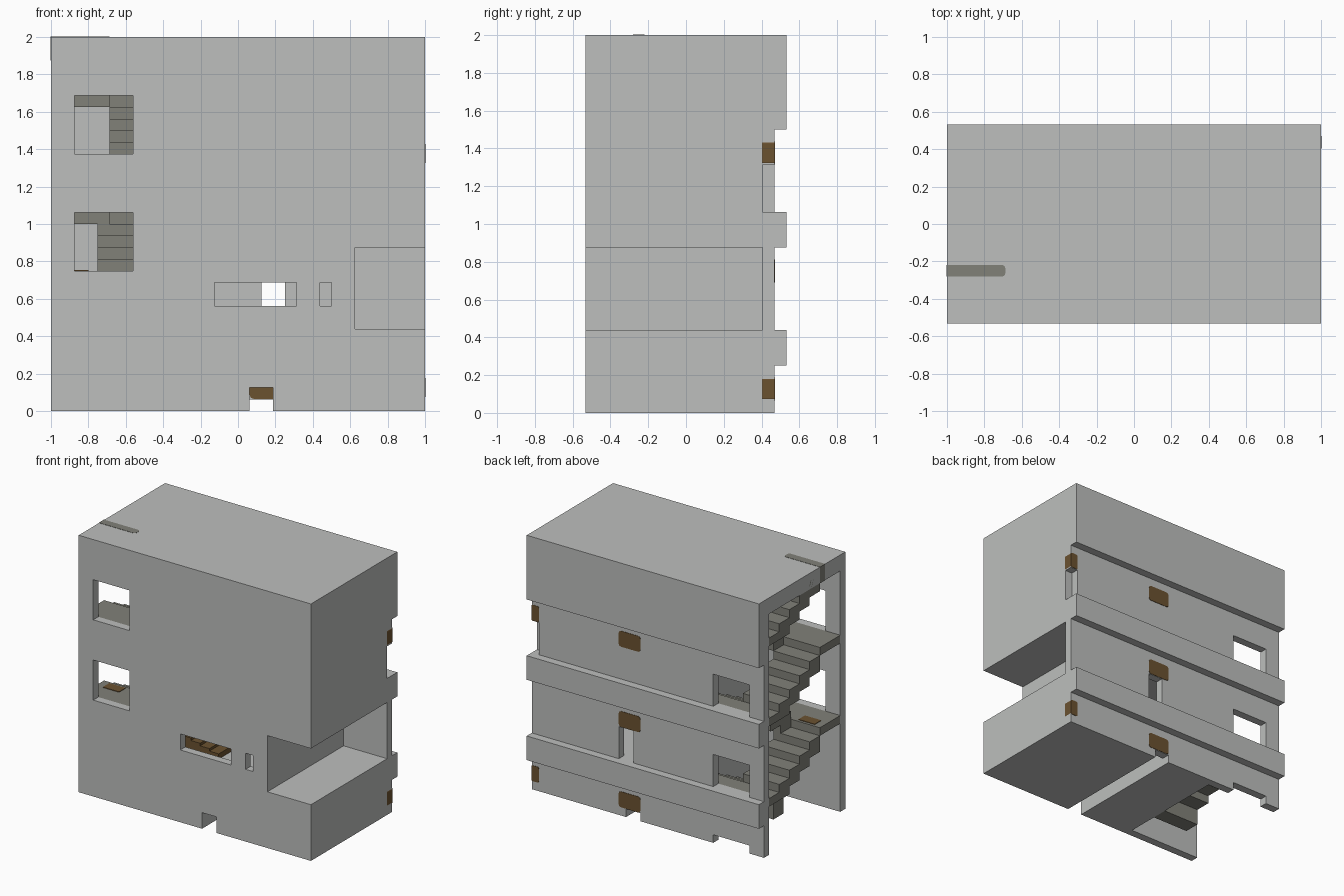
import bpy
import bmesh

if "Cube" in bpy.data.objects:
    bpy.data.objects.remove(bpy.data.objects["Cube"], do_unlink=True)

U = 1 / 16  # building module


def material(name, rgb):
    m = bpy.data.materials.new(name)
    m.use_nodes = True
    m.diffuse_color = (*rgb, 1)
    bsdf = m.node_tree.nodes["Principled BSDF"]
    bsdf.inputs["Base Color"].default_value = (*rgb, 1)
    bsdf.inputs["Roughness"].default_value = 0.9
    return m


concrete = material("light concrete", (0.51, 0.52, 0.51))
stone = material("dark stone", (0.22, 0.22, 0.19))
wood = material("brown wood", (0.147, 0.084, 0.03))


def make_object(name, bm, mat):
    bmesh.ops.recalc_face_normals(bm, faces=bm.faces)
    me = bpy.data.meshes.new(name)
    bm.to_mesh(me)
    bm.free()
    me.materials.append(mat)
    ob = bpy.data.objects.new(name, me)
    bpy.context.scene.collection.objects.link(ob)
    return ob


def box(name, x, y, z, mat, round_corners=0):
    bm = bmesh.new()
    bmesh.ops.create_cube(bm, size=1)
    for v in bm.verts:
        v.co = [r[0] if c < 0 else r[1] for c, r in zip(v.co, (x, y, z))]
    if round_corners:
        edges = [e for e in bm.edges
                 if abs(e.verts[0].co.y - e.verts[1].co.y) > 0.01]
        bmesh.ops.bevel(bm, geom=edges, offset=round_corners, segments=2,
                        profile=0.5, affect='EDGES')
    return make_object(name, bm, mat)


FRONT, BACK, WALL = -8.5 * U, 8.5 * U, 7.5 * U
INNER = 6.5 * U  # inside of the back wall

# Building body: stepped back profile pulled along x
profile = [(FRONT, 0), (WALL, 0)]
for low, high in ((4, 7), (14, 17), (24, 32)):
    profile += [(WALL, low * U), (BACK, low * U), (BACK, high * U)]
    if high < 32:
        profile.append((WALL, high * U))
profile.append((FRONT, 32 * U))
bm = bmesh.new()
face = bm.faces.new([bm.verts.new((-1, y, z)) for y, z in profile])
ext = bmesh.ops.extrude_face_region(bm, geom=[face])
bmesh.ops.translate(bm, vec=(2, 0, 0),
                    verts=[g for g in ext["geom"] if isinstance(g, bmesh.types.BMVert)])
body = make_object("building_body", bm, concrete)

# Openings
OUT = 1.2
cuts = [
    ((-OUT, -6 * U), (-WALL, INNER), (-OUT, 30 * U)),            # stairwell
    ((10 * U, OUT), (-OUT, INNER), (7 * U, 14 * U)),             # corner terrace
    ((U, 3 * U), (-OUT, INNER), (-OUT, 2 * U)),                  # ground passage
    ((U, 3 * U), (0, OUT), (-OUT, U)),                           # passage door
    ((-5 * U, 9 * U), (-WALL, INNER), (7 * U, 13 * U)),          # middle room
    ((-2 * U, 5 * U), (-OUT, 0), (9 * U, 11 * U)),               # wide window
    ((7 * U, 8 * U), (-OUT, 0), (9 * U, 11 * U)),                # slit window
    ((2 * U, 4 * U), (0, OUT), (7 * U, 11 * U)),                 # room door
    ((15 * U, OUT), (INNER, OUT), (17 * U, 21 * U)),             # corner door
]
for sill in (12, 22):                                            # stair windows
    cuts.append(((-14 * U, -9 * U), (-OUT, -0.3), (sill * U, (sill + 5) * U)))
for sill in (-3, 7, 17):                                         # stair doors
    cuts.append(((-14 * U, -9 * U), (0.3, OUT), (sill * U, (sill + 4) * U)))

cutters = []
for i, (x, y, z) in enumerate(cuts):
    c = box(f"cutter_{i}", x, y, z, concrete)
    c.hide_render = True
    mod = body.modifiers.new(c.name, 'BOOLEAN')
    mod.operation = 'DIFFERENCE'
    mod.solver = 'EXACT'
    mod.object = c
    cutters.append(c)
bpy.context.view_layer.update()
deps = bpy.context.evaluated_depsgraph_get()
baked = bpy.data.meshes.new_from_object(body.evaluated_get(deps))
body.modifiers.clear()
body.data = baked
for c in cutters:
    bpy.data.objects.remove(c, do_unlink=True)

# Stairs: each flight is a run of overlapping treads
TREAD = 2 * U
TOP_Y, LAND_Y = 4.5 * U, -3.5 * U


def flight(name, x, base, forward):
    for i in range(1, 5):
        if forward:      # rises from the back to the front
            y0 = TOP_Y - i * TREAD
        else:            # rises from the front to the back
            y0 = LAND_Y + (i - 1) * TREAD
        top = (base + i) * U
        box(f"{name}_step_{i}", x, (y0, y0 + TREAD),
            (max(0, top - 2 * U), top), stone)


outer = (-1, -11 * U)
flight("lower_inner_flight", (-11 * U, -6 * U), 2, False)
flight("middle_outer_flight", outer, 7, True)
flight("middle_inner_flight", (-12 * U, -6 * U), 12, False)
flight("upper_outer_flight", outer, 17, True)
flight("upper_inner_flight", (-11 * U, -6 * U), 22, False)
flight("roof_flight", outer, 27, True)
box("bottom_step", (-11 * U, -6 * U), (LAND_Y, LAND_Y + TREAD), (0, 2 * U), stone)
for level in (7, 17, 27):
    box(f"back_landing_{level}", (-1, -6 * U), (TOP_Y, INNER),
        ((level - 1) * U, level * U), stone)
for level in (12, 22):
    box(f"front_landing_{level}", (-1, -6 * U), (-WALL, LAND_Y),
        ((level - 1) * U, level * U), stone)

# Top step showing through the roof, with a rounded inner end
bm = bmesh.new()
bmesh.ops.create_cube(bm, size=1)
for v in bm.verts:
    v.co = (-1.002 if v.co.x < 0 else -11 * U,
            LAND_Y - U if v.co.y < 0 else LAND_Y,
            30 * U if v.co.z < 0 else 2.002)
ends = [e for e in bm.edges if all(v.co.x > -0.9 for v in e.verts)
        and abs(e.verts[0].co.z - e.verts[1].co.z) > 0.01]
bmesh.ops.bevel(bm, geom=ends, offset=0.02, segments=3, profile=0.5, affect='EDGES')
make_object("roof_step", bm, stone)

# Wooden lintels over the back doors
for level in (1, 11, 21):
    z = (level * U + 0.003, (level + 2) * U)
    box(f"door_lintel_{level}", (U, 4 * U), (INNER - 0.003, WALL + 0.003), z, wood, 0.02)
    if level != 11:
        box(f"corner_lintel_{level}", (15 * U, 1.002),
            (INNER - 0.003, WALL + 0.003), z, wood, 0.012)

# Wooden pieces inside
box("landing_hatch", (-0.94, -0.8), (-0.32, -0.24), (12 * U - 0.02, 12 * U + 0.004), wood)
for i in range(4):
    box(f"room_bench_{i}", (-0.29 + i * 0.08, -0.21 + i * 0.08), (-0.28, -0.12),
        (7 * U, 7 * U + 0.1 - i * 0.02), wood)
